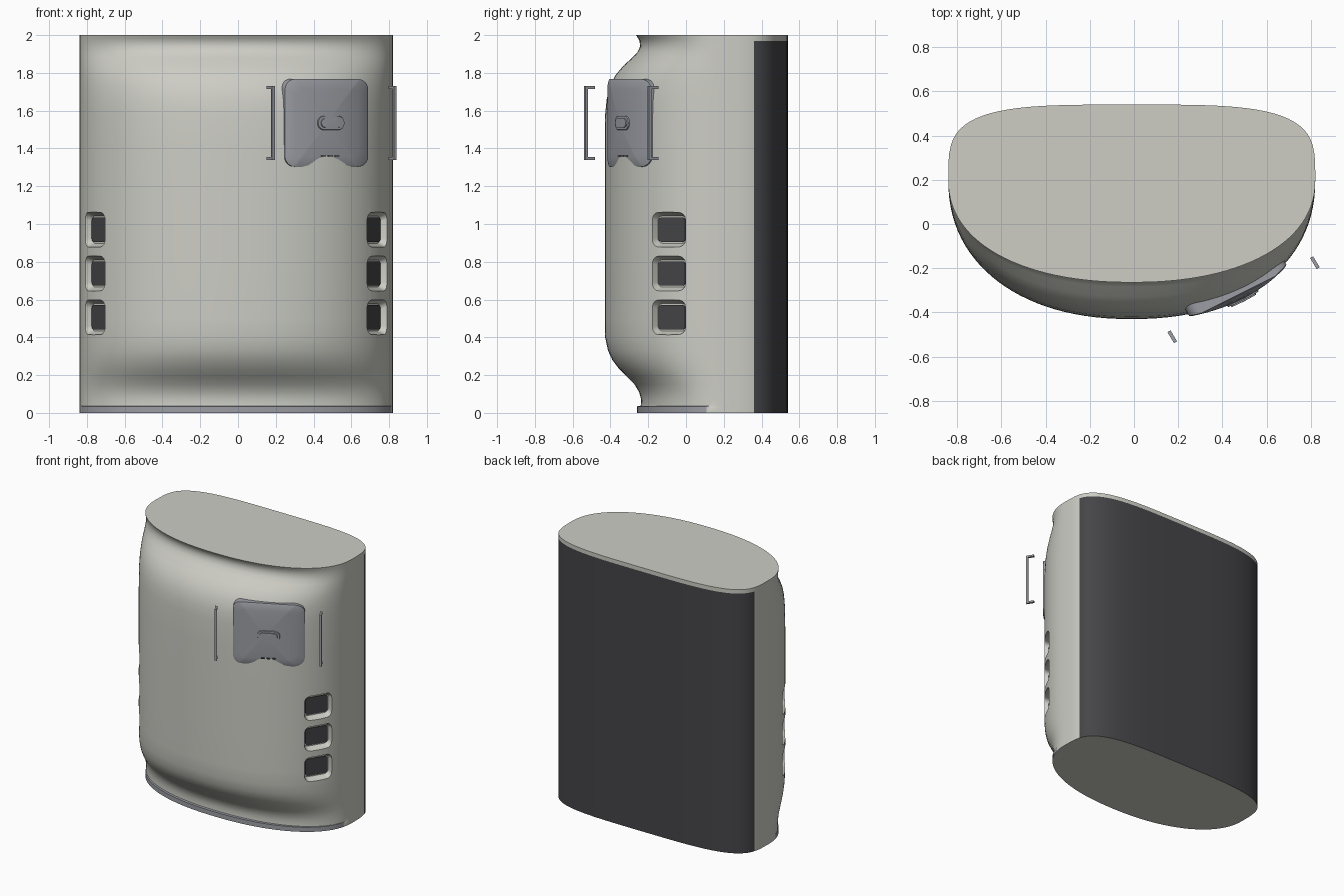
import bpy, bmesh, math
from mathutils import Vector

if "Cube" in bpy.data.objects:
    bpy.data.objects.remove(bpy.data.objects["Cube"])


def material(name, rgb):
    m = bpy.data.materials.new(name)
    m.use_nodes = True
    m.diffuse_color = (*rgb, 1)
    bsdf = m.node_tree.nodes["Principled BSDF"]
    bsdf.inputs["Base Color"].default_value = (*rgb, 1)
    bsdf.inputs["Roughness"].default_value = 0.6
    return m


CREAM = material("warm white", (0.61, 0.61, 0.56))
DARK = material("charcoal", (0.06, 0.06, 0.065))
GREY = material("cool grey", (0.33, 0.34, 0.37))

CX, CY, HALF_W = -0.01, 0.2, 0.83
BULGE, BACK = 0.63, 0.34
N_FRONT, N_BACK = 2.2, 3.8


def finish(bm, name, mats, angle=35):
    bmesh.ops.recalc_face_normals(bm, faces=bm.faces)
    me = bpy.data.meshes.new(name)
    bm.to_mesh(me)
    bm.free()
    for m in mats:
        me.materials.append(m)
    ob = bpy.data.objects.new(name, me)
    bpy.context.collection.objects.link(ob)
    smooth(ob, angle)
    return ob


def smooth(ob, angle=35):
    bpy.ops.object.select_all(action="DESELECT")
    ob.select_set(True)
    bpy.context.view_layer.objects.active = ob
    bpy.ops.object.shade_smooth_by_angle(angle=math.radians(angle))


def loft(bm, rings, caps=True):
    loops = [[bm.verts.new(p) for p in ring] for ring in rings]
    for a, b in zip(loops, loops[1:]):
        for i in range(len(a)):
            j = (i + 1) % len(a)
            bm.faces.new((a[i], a[j], b[j], b[i]))
    if caps:
        bm.faces.new(loops[0])
        bm.faces.new(loops[-1])


def power(v, n):
    return math.copysign(abs(v) ** (2 / n), v)


# Plan outline: squarish back half, rounder front half of variable depth
split = math.asin((0.16 / BACK) ** (N_BACK / 2))
quarter = [split * (k / 4) ** 2 for k in range(4)]
quarter += [split + (math.pi / 2 - split) * k / 16 for k in range(17)]
back_angles = quarter + [math.pi - t for t in reversed(quarter[:-1])]
front_angles = [math.pi * (1 + k / 56) for k in range(1, 56)]


def section(z, depth):
    ring = [(CX + HALF_W * power(math.cos(t), N_BACK),
             CY + BACK * power(math.sin(t), N_BACK), z) for t in back_angles]
    ring += [(CX + HALF_W * power(math.cos(t), N_FRONT),
              CY + depth * power(math.sin(t), N_FRONT), z) for t in front_angles]
    return ring


# Body: heights paired with the y of the front centre line
profile = [(0, -0.26), (0.035, -0.26), (0.036, -0.24), (0.07, -0.237),
           (0.11, -0.248), (0.15, -0.272), (0.19, -0.312), (0.23, -0.352),
           (0.28, -0.39), (0.33, -0.413), (0.4, -0.428), (0.5, -0.43),
           (0.8, -0.43), (1.1, -0.43), (1.4, -0.43), (1.58, -0.428),
           (1.66, -0.42), (1.73, -0.403), (1.79, -0.372), (1.84, -0.33),
           (1.88, -0.285), (1.91, -0.257), (1.94, -0.243), (1.97, -0.246),
           (1.985, -0.255), (2, -0.264)]
bm = bmesh.new()
loft(bm, [section(z, CY - y) for z, y in profile])
for f in bm.faces:
    c = f.calc_center_median()
    if len(f.verts) > 4:
        continue
    if c.y > 0.36 and c.z < 1.97:
        f.material_index = 1          # back panel
    elif c.z < 0.036 and c.y < 0.1:
        f.material_index = 2          # base lip
body = finish(bm, "body", [CREAM, DARK, GREY])


def rounded_rect(w, h, r, steps=6):
    pts = []
    for k, (sx, sz) in enumerate([(1, 1), (-1, 1), (-1, -1), (1, -1)]):
        for s in range(steps + 1):
            a = math.pi / 2 * (k + s / steps)
            pts.append((sx * (w / 2 - r) + r * math.cos(a),
                        sz * (h / 2 - r) + r * math.sin(a)))
    return pts


# Side vents: tapered pockets with dark plates on their floors
def vent_ring(side, z, w, h, r, depth):
    normal = Vector((side * 0.857, -0.514, 0))
    along = Vector((side * 0.514, 0.857, 0))
    centre = Vector((CX + side * 0.746, -0.09, z)) - normal * depth
    return [centre + along * u + Vector((0, 0, v)) for u, v in rounded_rect(w, h, r)]


VENT_HEIGHTS = (0.97, 0.738, 0.506)
bm = bmesh.new()
for side in (-1, 1):
    for z in VENT_HEIGHTS:
        loft(bm, [vent_ring(side, z, 0.225, 0.195, 0.045, -0.03),
                  vent_ring(side, z, 0.205, 0.18, 0.04, 0.0),
                  vent_ring(side, z, 0.18, 0.145, 0.03, 0.035)])
cutter = finish(bm, "vent_cutter", [CREAM])
cutter.hide_render = True
cut = body.modifiers.new("vents", "BOOLEAN")
cut.operation, cut.solver, cut.object = "DIFFERENCE", "EXACT", cutter
bpy.context.view_layer.objects.active = body
bpy.ops.object.modifier_apply(modifier=cut.name)
bpy.data.objects.remove(cutter)
smooth(body)

for side, label in ((-1, "right"), (1, "left")):
    bm = bmesh.new()
    for z in VENT_HEIGHTS:
        loft(bm, [vent_ring(side, z, 0.165, 0.128, 0.018, 0.036),
                  vent_ring(side, z, 0.165, 0.128, 0.018, 0.028)])
    finish(bm, label + "_vent_plates", [DARK])


# Pads that follow the curve of the front
def front_y(x):
    u = abs(x - CX) / HALF_W
    return CY - BULGE * (1 - u ** N_FRONT) ** (1 / N_FRONT)


FACING = Vector((0.51, -0.86, 0))


def pad(name, cx, cz, w, h, r, lift, depth, mat):
    outline = rounded_rect(w, h, r)
    rim = min(w, h)

    def ring(scale, out, shrink=0.0):
        pts = []
        for u, v in outline:
            u, v = u * scale * (1 - shrink / w), v * scale * (1 - shrink / h)
            x = cx + u
            pts.append(Vector((x, front_y(x), cz + v)) + FACING * out)
        return pts

    bm = bmesh.new()
    edge = rim * 0.04
    loft(bm, [ring(1, -depth), ring(1, lift - 0.004), ring(1, lift, edge)]
         + [ring(s, lift, edge) for s in (0.8, 0.6, 0.4, 0.2, 0.02)])
    return finish(bm, name, [mat])


pad("control_panel", 0.465, 1.535, 0.44, 0.465, 0.055, 0.012, 0.08, GREY)
pad("button_rim", 0.485, 1.535, 0.14, 0.075, 0.034, 0.019, 0.01, GREY)
pad("button", 0.485, 1.535, 0.112, 0.048, 0.022, 0.025, 0.01, GREY)
for i in range(3):
    pad("panel_mark_%d" % (i + 1), 0.45 + 0.035 * i, 1.36, 0.02, 0.006, 0.002,
        0.014, 0.0, DARK)


# Bracket handles on either side of the panel
def handle(name, tip):
    bm = bmesh.new()
    across = Vector((0.86, 0.51, 0)) * 0.008

    def bar(near, far, z0, z1):
        a, b = tip - FACING * near, tip - FACING * far
        corners = (a + across, b + across, b - across, a - across)
        loft(bm, [[(p.x, p.y, z) for p in corners] for z in (z0, z1)])

    bar(0, 0.014, 1.34, 1.73)
    bar(0.014, 0.058, 1.34, 1.354)
    bar(0.014, 0.058, 1.716, 1.73)
    finish(bm, name, [GREY])


handle("inner_handle", Vector((0.188, -0.535, 0)))
handle("outer_handle", Vector((0.833, -0.2, 0)))
